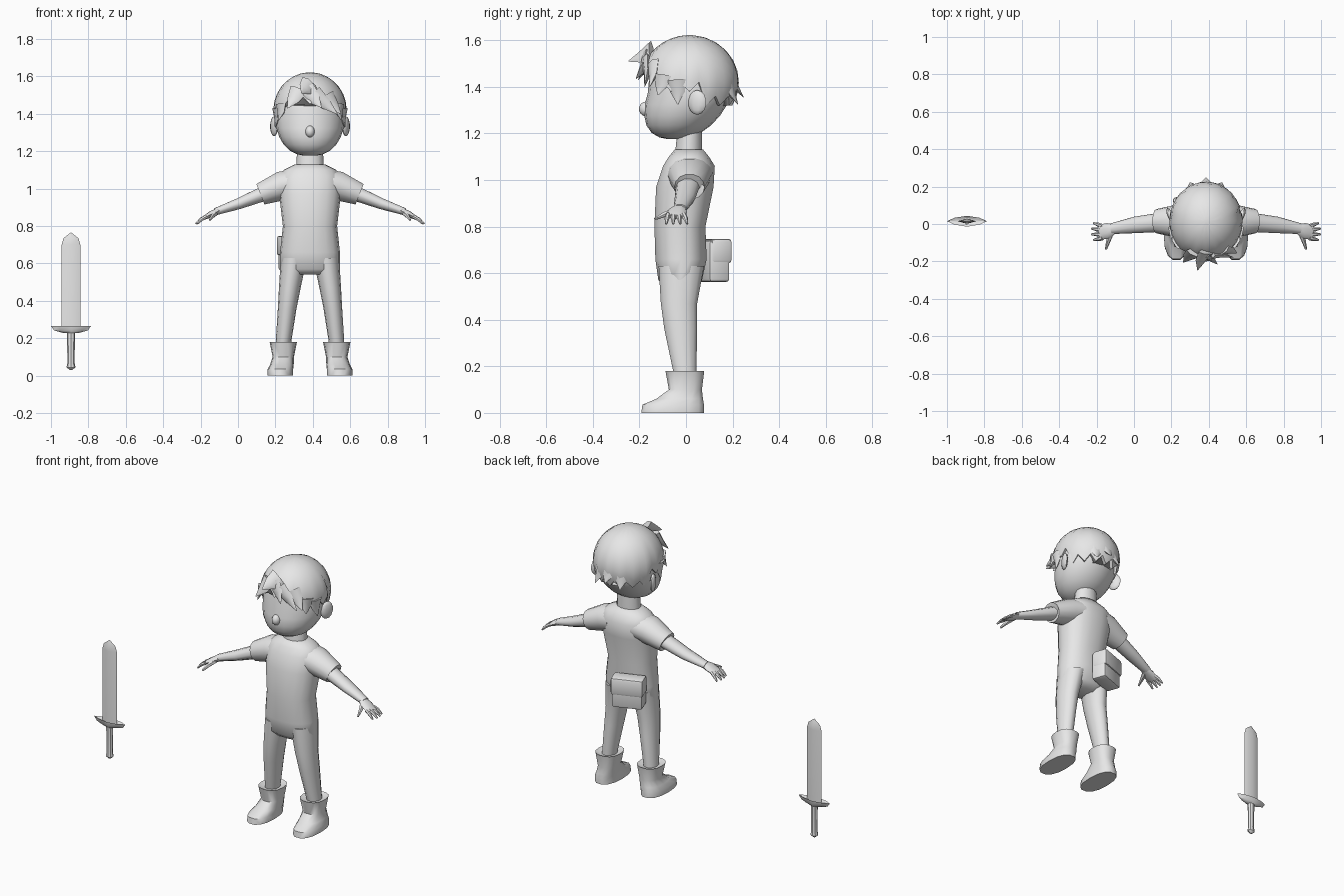
import bpy, bmesh, math
from mathutils import Vector, Matrix

if "Cube" in bpy.data.objects:
    bpy.data.objects.remove(bpy.data.objects["Cube"], do_unlink=True)

FIGURE_X, SWORD_X = .385, -.893
SIDES = {"left": 1, "right": -1}
X_AXIS, Y_AXIS = Vector((1, 0, 0)), Vector((0, 1, 0))

clay = bpy.data.materials.new("light_grey")
clay.use_nodes = True
clay.diffuse_color = (.8, .8, .8, 1)
clay.node_tree.nodes["Principled BSDF"].inputs["Base Color"].default_value = clay.diffuse_color


def finish(name, bm, origin=FIGURE_X, side=1, sharp=50):
    """Place the part, mirrored when side is negative, and shade it."""
    for vert in bm.verts:
        vert.co.x = origin + side * vert.co.x
    bmesh.ops.recalc_face_normals(bm, faces=bm.faces)
    mesh = bpy.data.meshes.new(name)
    bm.to_mesh(mesh)
    bm.free()
    mesh.materials.append(clay)
    mesh.polygons.foreach_set("use_smooth", [True] * len(mesh.polygons))
    mesh.set_sharp_from_angle(angle=math.radians(sharp))
    bpy.context.collection.objects.link(bpy.data.objects.new(name, mesh))


def skin(bm, loops):
    """Join neighbouring loops of vertices with quads and cap both ends."""
    for lower, upper in zip(loops, loops[1:]):
        for i in range(len(lower)):
            j = (i + 1) % len(lower)
            bm.faces.new((lower[i], lower[j], upper[j], upper[i]))
    bm.faces.new(loops[0])
    bm.faces.new(loops[-1])


def rounded(value, power):
    return math.copysign(abs(value) ** (2 / power), value)


def loft(name, rings, count=14, power=2, **options):
    """Skin closed rings, each given as centre, half axis u and half axis v."""
    bm = bmesh.new()
    loops = []
    for centre, u, v in rings:
        angles = [math.tau * i / count for i in range(count)]
        loops.append([bm.verts.new(Vector(centre) + u * rounded(math.cos(a), power)
                                   + v * rounded(math.sin(a), power)) for a in angles])
    skin(bm, loops)
    finish(name, bm, **options)


def level(z, half_width, front, back, x=0):
    """Horizontal ring that spans front to back in y."""
    centre = (x, (front + back) / 2, z)
    return centre, X_AXIS * half_width, Y_AXIS * (back - front) / 2


def tube(name, points, **options):
    """Limb through (position, half depth, half height) stations."""
    rings = []
    for i, (position, depth, height) in enumerate(points):
        before, after = points[max(i - 1, 0)][0], points[min(i + 1, len(points) - 1)][0]
        along = (Vector(after) - Vector(before)).normalized()
        upward = along.cross(Y_AXIS).normalized()
        rings.append((position, upward.cross(along) * depth, upward * height))
    loft(name, rings, **options)


def placed(centre, size, yaw):
    turn = Matrix.Rotation(math.radians(yaw), 4, "Z")
    return Matrix.Translation(centre) @ turn @ Matrix.Diagonal((*size, 1))


def blob(name, centre, radii, yaw=0, **options):
    bm = bmesh.new()
    bmesh.ops.create_uvsphere(bm, u_segments=10, v_segments=7, radius=1)
    bm.transform(placed(centre, radii, yaw))
    finish(name, bm, **options)


def soft_box(name, centre, size, yaw):
    bm = bmesh.new()
    bmesh.ops.create_cube(bm, size=1)
    bm.transform(placed(centre, size, yaw))
    bmesh.ops.bevel(bm, geom=bm.edges[:], offset=.014, segments=2, affect="EDGES", profile=.5)
    finish(name, bm, sharp=40)


# Torso and neck
loft("torso", [
    level(.54, .12, -.09, .03), level(.57, .16, -.12, .07), level(.66, .16, -.133, .09),
    level(.8, .145, -.137, .085), level(.97, .165, -.13, .12), level(1.06, .165, -.1, .125),
    level(1.1, .14, -.075, .1), level(1.13, .08, -.05, .075)], count=18, power=2.3)
loft("neck", [level(1.1, .075, -.05, .07), level(1.24, .067, -.035, .07)])

# Limbs, built once and mirrored
for label, side in SIDES.items():
    loft(label + "_leg", [
        level(.63, .07, -.12, .08, x=.086), level(.47, .058, -.11, .05, x=.108),
        level(.36, .05, -.095, .05, x=.122), level(.15, .04, -.05, .045, x=.145)], side=side)
    loft(label + "_boot", [
        level(0, .068, -.195, .08, x=.158), level(.035, .068, -.19, .08, x=.158),
        level(.06, .063, -.13, .075, x=.15), level(.1, .057, -.075, .07, x=.143),
        level(.18, .073, -.09, .08, x=.143), level(.17, .05, -.06, .06, x=.143)],
        power=2.4, side=side)
    tube(label + "_sleeve", [
        ((.08, .015, 1.03), .1, .075), ((.15, .015, 1.015), .09, .08),
        ((.265, .015, .97), .065, .06), ((.25, .015, .975), .05, .045)], side=side)
    tube(label + "_arm", [
        ((.23, .01, .98), .052, .043), ((.38, -.005, .92), .044, .031),
        ((.505, -.025, .877), .029, .02)], count=10, side=side)
    tube(label + "_palm", [
        ((.49, -.025, .88), .027, .018), ((.525, -.036, .865), .042, .018),
        ((.57, -.045, .842), .04, .01)], count=10, side=side)
    tube(label + "_thumb", [
        ((.505, -.045, .868), .016, .014), ((.522, -.09, .853), .012, .012),
        ((.535, -.135, .832), .005, .006)], count=6, side=side)
    # Fingers fan out evenly from the knuckles
    for finger, spread in (("little", 1.5), ("ring", .5), ("middle", -.5), ("index", -1.5)):
        knuckle = Vector((.553, -.044 + .022 * spread, .852))
        fingertip = Vector((.617 - .01 * abs(spread), -.04 + .03 * spread, .812))
        bend = knuckle.lerp(fingertip, .5) + Vector((0, 0, .005))
        tube(f"{label}_{finger}_finger",
             [(knuckle, .011, .011), (bend, .011, .01), (fingertip, .005, .005)],
             count=6, side=side)
    blob(label + "_ear", (.192, .048, 1.333), (.016, .042, .053), yaw=-22, side=side)

# Head: a squarish egg whose jaw leans forward
HEAD_MIDDLE, HEAD_RADIUS, HEAD_ROWS = 1.375, .2, 12
head_rings = []
for row in range(HEAD_ROWS + 1):
    height = -.995 * math.cos(math.pi * row / HEAD_ROWS)
    swell = (1 - height ** 2) ** .4
    middle = .018 + .07 * min(height, 0)
    head_rings.append(level(HEAD_MIDDLE + HEAD_RADIUS * height, .184 * swell,
                            middle - .182 * swell, middle + .182 * swell))
loft("head", head_rings, count=20)
blob("nose", (0, -.172, 1.305), (.026, .03, .032))

# Hair cap: an ellipsoid shell that ends at a jagged hairline
HAIR_CENTRE, HAIR_RADII = Vector((0, .015, 1.42)), Vector((.196, .212, .202))
HAIR_COLUMNS, HAIR_ROWS = 32, 8


def hair_point(column, row):
    turn = math.tau * column / HAIR_COLUMNS
    facing = math.cos(turn)
    edge = 1.47 if facing > .7 else 1.4 if facing > -.25 else 1.34
    edge += .02 if column % 2 else -.02
    polar = math.acos((edge - HAIR_CENTRE.z) / HAIR_RADII.z) * (row + .3) / (HAIR_ROWS + .3)
    ring = math.sin(polar)
    return HAIR_CENTRE + HAIR_RADII * Vector((ring * math.sin(turn), -ring * facing, math.cos(polar)))


bm = bmesh.new()
hair_loops = [[bm.verts.new(hair_point(column, row)) for column in range(HAIR_COLUMNS)]
              for row in range(HAIR_ROWS + 1)]
# The rim folds inward to meet the scalp
hair_loops.append([bm.verts.new(vert.co * Vector((.9, .9, 1))) for vert in hair_loops[-1]])
skin(bm, hair_loops)
finish("hair_cap", bm)


# Pointed locks of the fringe, temples and nape
def lock(name, root, tip, width=.045, side=1):
    root, tip = Vector(root), Vector(tip)
    along = (tip - root).normalized()
    across = along.cross(Vector((root.x, root.y, 0))).normalized()
    outward = across.cross(along)
    depth = .02
    rings = [(root.lerp(tip, step) - outward * .03 * step * (1 - step),
              across * width * taper, outward * depth * taper)
             for step, taper in ((0, 1), (.5, .7), (1, .05))]
    loft(name, rings, count=6, side=side, sharp=40)


lock("fringe_peak_lock", (0, -.15, 1.56), (-.045, -.247, 1.51), width=.055)
lock("fringe_right_lock", (-.06, -.155, 1.53), (-.12, -.205, 1.43), width=.05)
lock("fringe_middle_lock", (-.02, -.165, 1.53), (.06, -.215, 1.435), width=.05)
lock("fringe_sweep_lock", (.02, -.17, 1.51), (.145, -.178, 1.4))
lock("fringe_left_lock", (.09, -.14, 1.5), (.165, -.155, 1.4))
lock("middle_nape_lock", (0, .2, 1.44), (0, .247, 1.355), width=.05)
for label, side in SIDES.items():
    lock(label + "_front_temple_lock", (.155, -.1, 1.45), (.168, -.12, 1.365), side=side)
    lock(label + "_rear_temple_lock", (.18, -.04, 1.43), (.187, -.035, 1.325), side=side)
    lock(label + "_nape_lock", (.07, .185, 1.42), (.085, .222, 1.325), side=side)

# Belt pouch turned toward the right hip, with a flap over it
soft_box("pouch", (-.072, .115, .652), (.18, .095, .18), yaw=20)
soft_box("pouch_flap", (-.076, .123, .695), (.19, .095, .105), yaw=20)


# Sword: diamond blade, flat guard and round grip, all on one axis
def sword_part(name, stations, **options):
    rings = [level(z, half, .015 - thick, .015 + thick) for z, half, thick in stations]
    loft(name, rings, origin=SWORD_X, sharp=35, **options)


sword_part("sword_blade", [(.25, .05, .014), (.7, .05, .014), (.735, .04, .012),
                           (.765, .002, .001)], count=4)
sword_part("sword_guard", [(.228, .04, .018), (.242, .09, .025), (.266, .107, .029),
                           (.255, .05, .018)], count=8, power=1.5)
sword_part("sword_grip", [(.03, .006, .005), (.045, .024, .02), (.07, .019, .016),
                          (.24, .022, .018)], count=8)
